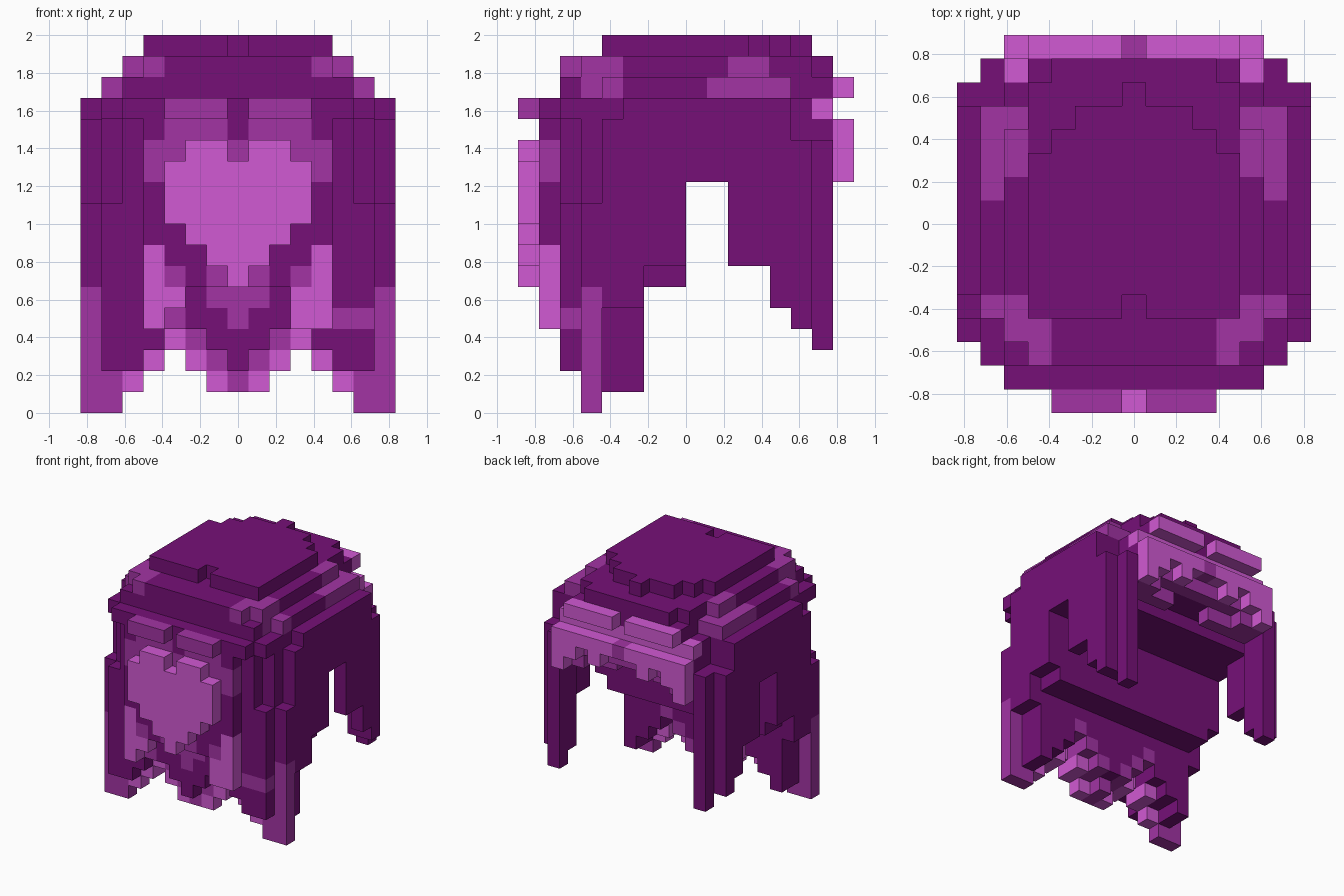
import bpy, bmesh

cube = bpy.data.objects.get("Cube")
if cube:
    bpy.data.objects.remove(cube)

U = 2 / 18          # block size
MID = 7             # middle block across
DARK, MEDIUM, PINK = range(3)


def material(name, rgb):
    m = bpy.data.materials.new(name)
    m.use_nodes = True
    m.diffuse_color = (*rgb, 1)
    m.node_tree.nodes["Principled BSDF"].inputs["Base Color"].default_value = (*rgb, 1)
    return m


MATS = [material("dark purple", (0.18, 0.005, 0.187)),
        material("medium purple", (0.36, 0.034, 0.372)),
        material("pink purple", (0.64, 0.1, 0.655))]

blocks = {}         # (across, depth, height) -> (part, colour)


def fill(part, across, depth, height, colour=DARK):
    """Fill blocks on both sides; across counts outward from the middle."""
    for a in range(across[0], across[1] + 1):
        for j in range(depth[0], depth[1] + 1):
            for k in range(height[0], height[1] + 1):
                for i in {MID - a, MID + a}:
                    blocks[i, j, k] = (part, colour)


def paint(across, depth, height, colour):
    """Recolour blocks that are already filled."""
    for key, (part, _) in list(blocks.items()):
        i, j, k = key
        if (across[0] <= abs(i - MID) <= across[1] and depth[0] <= j <= depth[1]
                and height[0] <= k <= height[1]):
            blocks[key] = (part, colour)


# Crown: stepped layers
fill("crown", (0, 4), (4, 10), (17, 17))
fill("crown", (0, 3), (11, 11), (17, 17))
fill("crown", (0, 2), (12, 12), (17, 17))
fill("crown", (0, 0), (13, 13), (17, 17))
del blocks[MID, 4, 17]
fill("crown", (0, 4), (2, 13), (16, 16))
fill("crown", (0, 5), (3, 11), (16, 16))
fill("crown", (0, 3), (14, 14), (16, 16))
fill("crown", (0, 5), (2, 12), (15, 15))
fill("crown", (0, 6), (4, 12), (15, 15))
fill("crown", (0, 4), (13, 14), (15, 15))
fill("crown", (0, 5), (1, 14), (14, 14))
fill("crown", (0, 6), (2, 12), (14, 14))
fill("crown", (0, 7), (5, 12), (14, 14))
paint((4, 6), (2, 4), (16, 16), MEDIUM)
paint((5, 6), (3, 4), (15, 15), MEDIUM)
paint((5, 6), (10, 11), (16, 16), MEDIUM)
paint((5, 6), (9, 12), (15, 15), MEDIUM)

# Solid mass behind the front and the roof over the opening
fill("hair_mass", (0, 6), (3, 7), (6, 13))
fill("hair_mass", (0, 5), (2, 2), (10, 13))
fill("hair_mass", (0, 6), (8, 11), (11, 13))
fill("hair_mass", (0, 6), (12, 12), (12, 13))
fill("hair_mass", (0, 5), (13, 13), (12, 13))

# Side panels with the ear gap
fill("side_panel", (7, 7), (4, 5), (5, 13))
fill("side_panel", (7, 7), (6, 7), (7, 13))
fill("side_panel", (7, 7), (8, 9), (11, 13))
fill("side_panel", (7, 7), (10, 11), (7, 13))
fill("side_panel", (7, 7), (12, 12), (5, 13))
fill("side_panel", (7, 7), (13, 13), (4, 12))
fill("side_panel", (6, 6), (13, 13), (4, 12))
fill("side_panel", (6, 6), (14, 14), (3, 12))
fill("side_panel", (7, 7), (3, 3), (6, 9))

# Front panel, cut away below the heart
fill("front_panel", (0, 4), (1, 1), (6, 13))
fill("front_panel", (3, 4), (1, 1), (5, 5), PINK)
fill("front_panel", (4, 4), (1, 1), (4, 4))
fill("front_panel", (0, 6), (2, 2), (4, 9))
fill("front_panel", (5, 6), (2, 2), (2, 3))
fill("front_panel", (4, 4), (2, 2), (3, 3))
fill("front_panel", (0, 0), (2, 2), (2, 3))
fill("front_panel", (1, 1), (2, 2), (3, 3))
paint((1, 3), (1, 1), (13, 13), MEDIUM)
paint((3, 4), (1, 1), (12, 12), MEDIUM)
paint((0, 0), (1, 1), (12, 12), MEDIUM)
paint((4, 4), (1, 1), (11, 11), MEDIUM)
paint((1, 1), (1, 1), (6, 6), MEDIUM)
paint((3, 3), (1, 1), (6, 6), MEDIUM)
paint((4, 4), (1, 1), (4, 7), PINK)
paint((0, 1), (2, 2), (5, 5), MEDIUM)
paint((0, 0), (2, 2), (4, 4), MEDIUM)
paint((3, 3), (2, 2), (4, 4), MEDIUM)
blocks[MID + 3, 1, 4] = ("front_panel", PINK)
for i in (5, 6):
    blocks[MID + i, 2, 4] = ("front_panel", MEDIUM)

# Raised heart with a fringe above it: height -> inner and outer block
HEART = {12: (1, 2), 11: (0, 3), 10: (0, 3), 9: (0, 3), 8: (0, 2), 7: (0, 1), 6: (0, 0)}
for k, span in HEART.items():
    fill("heart", span, (0, 0), (k, k), PINK)
fill("heart_fringe", (1, 3), (0, 0), (14, 14), MEDIUM)

# Ragged lower locks, lowest block for each step outward
for a, low in enumerate((1, 1, 2, 3, 2, 1)):
    fill("lower_locks", (a, a), (3, 3), (low, 5))
    fill("lower_locks", (a, a), (4, 4), (low + a % 2, 5))
    fill("lower_locks", (a, a), (5, 5), (low + 1, 5))
    paint((a, a), (3, 5), (low + 1, low + 1), MEDIUM if 0 < a < 4 else DARK)
    paint((a, a), (3, 4), (low, low), PINK if a else MEDIUM)
fill("lower_locks", (6, 6), (4, 5), (1, 5))

# Long corner locks
fill("corner_lock", (6, 7), (3, 3), (0, 5), MEDIUM)

# Bangs on the back: rows of pink strands
fill("bangs", (0, 4), (14, 14), (13, 14), PINK)
fill("bangs", (5, 5), (14, 14), (13, 13))
fill("bangs", (5, 5), (14, 14), (14, 14), PINK)
fill("bangs", (1, 4), (15, 15), (15, 15), PINK)
fill("bangs", (1, 5), (15, 15), (13, 13), PINK)
fill("bangs", (0, 0), (15, 15), (13, 13), MEDIUM)
fill("bangs", (0, 5), (14, 14), (12, 12), MEDIUM)
fill("bangs", (4, 5), (15, 15), (12, 12), PINK)
fill("bangs", (2, 2), (15, 15), (12, 12), PINK)
fill("bangs", (5, 5), (15, 15), (11, 11), PINK)
fill("bangs", (4, 5), (14, 14), (11, 11), MEDIUM)
fill("bangs", (2, 5), (13, 13), (11, 11), MEDIUM)

# Build one mesh per part, keeping only the outer block faces
AXES = ((0, 1, 2), (1, 2, 0), (2, 0, 1))
for part in sorted({p for p, _ in blocks.values()}):
    bm = bmesh.new()
    for key, (owner, colour) in blocks.items():
        if owner != part:
            continue
        for n, s, t in AXES:
            for side in (0, 1):
                near = list(key)
                near[n] += 2 * side - 1
                if tuple(near) in blocks:
                    continue
                corners = []
                for ds, dt in ((0, 0), (1, 0), (1, 1), (0, 1)):
                    c = list(key)
                    c[n] += side
                    c[s] += ds
                    c[t] += dt
                    corners.append(bm.verts.new(((c[0] - 7.5) * U, (c[1] - 8) * U, c[2] * U)))
                face = bm.faces.new(corners if side else corners[::-1])
                face.material_index = colour
    bmesh.ops.remove_doubles(bm, verts=bm.verts, dist=U / 100)
    mesh = bpy.data.meshes.new(part)
    bm.to_mesh(mesh)
    bm.free()
    for m in MATS:
        mesh.materials.append(m)
    bpy.context.collection.objects.link(bpy.data.objects.new(part, mesh))
